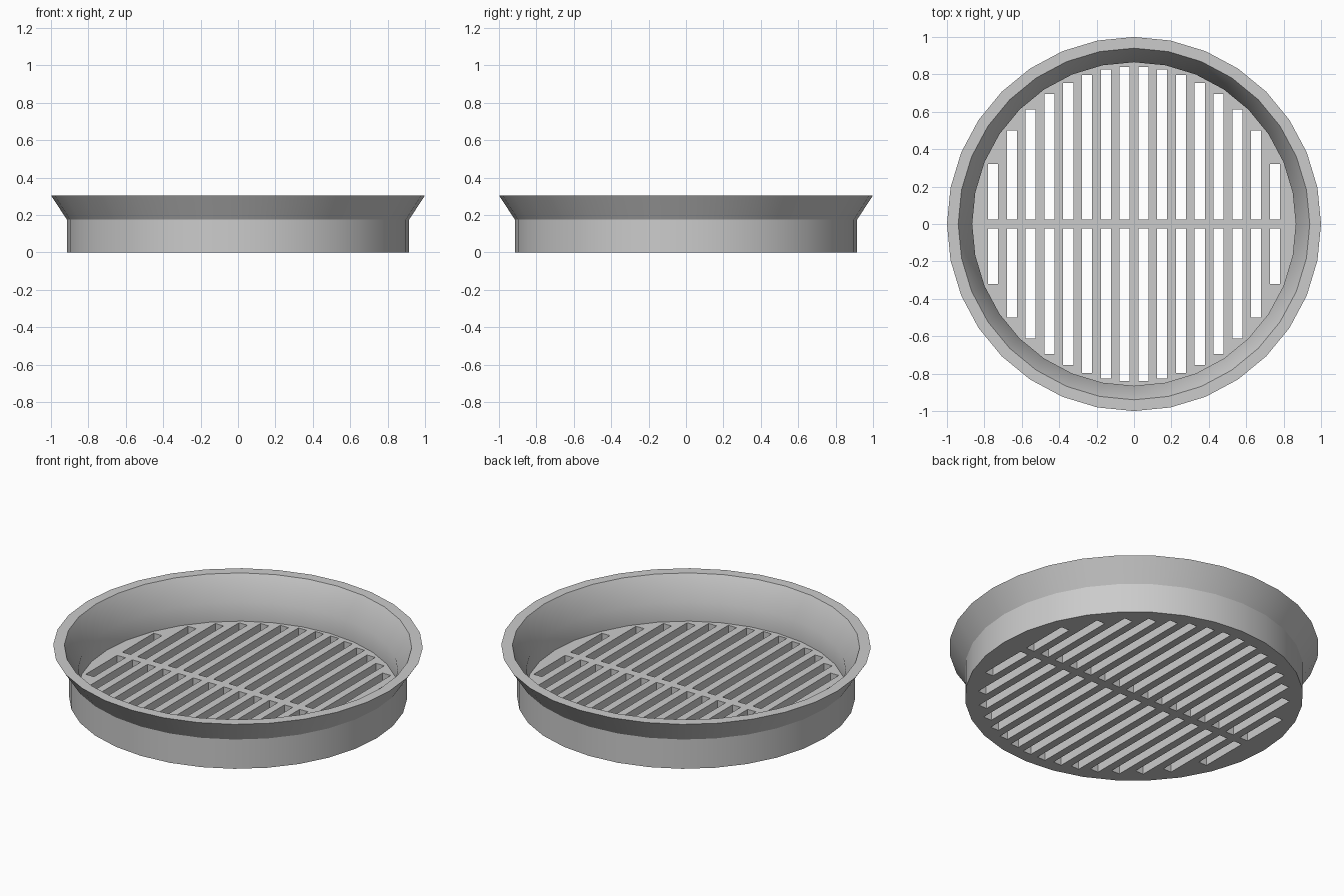
import bpy, bmesh
from math import cos, sin, pi, sqrt, radians
from mathutils import Matrix

cube = bpy.data.objects.get("Cube")
if cube:
    bpy.data.objects.remove(cube, do_unlink=True)

SIDES = 32
FLOOR = 0.052                              # floor thickness
PITCH, SLOT_W, GAP, SLOT_R = 0.1005, 0.054, 0.025, 0.844

grey = bpy.data.materials.new("plain grey")
grey.use_nodes = True
grey.diffuse_color = (0.6, 0.6, 0.6, 1)
grey.node_tree.nodes["Principled BSDF"].inputs["Base Color"].default_value = grey.diffuse_color


def make_object(name, bm):
    bmesh.ops.recalc_face_normals(bm, faces=bm.faces)
    mesh = bpy.data.meshes.new(name)
    bm.to_mesh(mesh)
    bm.free()
    obj = bpy.data.objects.new(name, mesh)
    bpy.context.collection.objects.link(obj)
    return obj


# Dish: outer wall, flared lip, flat rim, inner wall, closed by a floor
profile = [(0.915, 0), (0.915, 0.175), (1, 0.305), (0.94, 0.305), (0.865, 0.167), (0.865, FLOOR)]
bm = bmesh.new()
rings = [[bm.verts.new((r * cos(2 * pi * i / SIDES), r * sin(2 * pi * i / SIDES), z))
          for i in range(SIDES)] for r, z in profile]
for low, high in zip(rings, rings[1:]):
    for i in range(SIDES):
        j = (i + 1) % SIDES
        bm.faces.new((low[i], low[j], high[j], high[i]))
bm.faces.new(rings[0])
bm.faces.new(rings[-1])
dish = make_object("slotted_dish", bm)

# Slot cutters: two mirrored rows whose outer ends follow a circle
bm = bmesh.new()
for side in (-1, 1):
    for row in (-1, 1):
        for k in range(8):
            x = PITCH * (k + 0.5)
            end = sqrt(SLOT_R ** 2 - (x + SLOT_W / 2) ** 2)
            place = Matrix.Translation((side * x, row * (GAP + end) / 2, FLOOR / 2))
            size = Matrix.Diagonal((SLOT_W, end - GAP, FLOOR * 2, 1))
            bmesh.ops.create_cube(bm, size=1, matrix=place @ size)
cutter = make_object("slot_cutter", bm)
cutter.hide_render = True

# Cut the slots, keep the result and drop the cutter
cut = dish.modifiers.new("slots", "BOOLEAN")
cut.operation = "DIFFERENCE"
cut.solver = "EXACT"
cut.object = cutter
graph = bpy.context.evaluated_depsgraph_get()
mesh = bpy.data.meshes.new_from_object(dish.evaluated_get(graph))
dish.modifiers.clear()
dish.data = mesh
bpy.data.objects.remove(cutter, do_unlink=True)

mesh.materials.clear()
mesh.materials.append(grey)
for face in mesh.polygons:
    face.material_index = 0

# Smooth walls with crisp edges
bpy.ops.object.select_all(action="DESELECT")
dish.select_set(True)
bpy.context.view_layer.objects.active = dish
bpy.ops.object.shade_smooth_by_angle(angle=radians(30))
